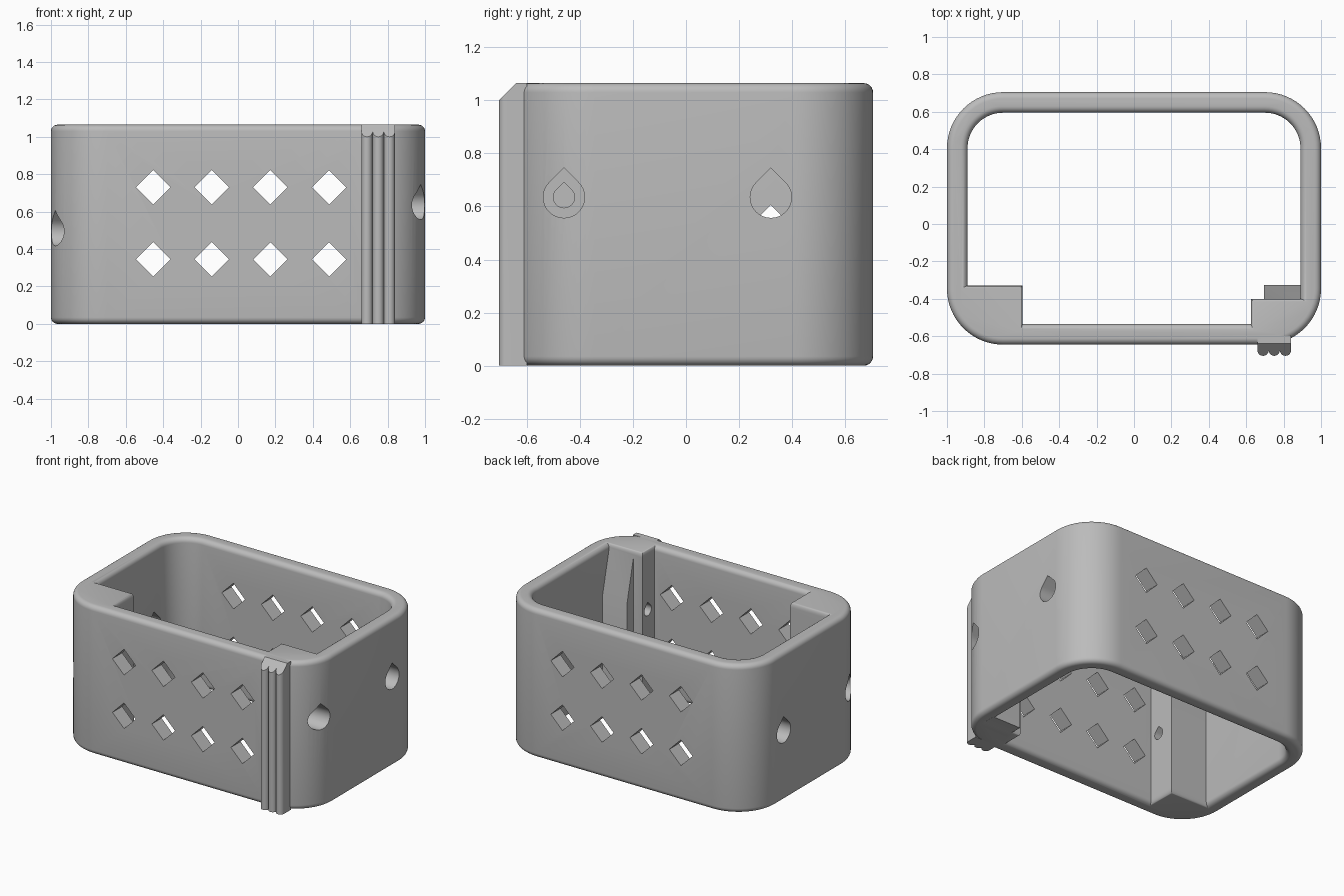
import bpy, bmesh
from math import cos, sin, pi, radians
from mathutils import Vector

if "Cube" in bpy.data.objects:
    bpy.data.objects.remove(bpy.data.objects["Cube"], do_unlink=True)

H = 1.065                       # height
BACK, FRONT = 0.705, -0.645     # outer wall faces
WALL, FILLET, CORNER = 0.11, 0.035, 0.3

grey = bpy.data.materials.new("plain grey")
grey.use_nodes = True
colour = (0.5, 0.5, 0.5, 1)
grey.diffuse_color = colour
grey.node_tree.nodes["Principled BSDF"].inputs["Base Color"].default_value = colour


def loft(name, loops):
    """Closed solid through equal-length stacked loops of 3D points."""
    bm = bmesh.new()
    rings = [[bm.verts.new(p) for p in loop] for loop in loops]
    n = len(rings[0])
    for a, b in zip(rings, rings[1:]):
        for i in range(n):
            j = (i + 1) % n
            bm.faces.new((a[i], a[j], b[j], b[i]))
    bm.faces.new(rings[0][::-1])
    bm.faces.new(rings[-1])
    return finish(name, bm)


def finish(name, bm):
    bmesh.ops.recalc_face_normals(bm, faces=bm.faces)
    mesh = bpy.data.meshes.new(name)
    bm.to_mesh(mesh)
    bm.free()
    mesh.materials.append(grey)
    obj = bpy.data.objects.new(name, mesh)
    bpy.context.collection.objects.link(obj)
    return obj


def combine(target, tool, operation):
    mod = target.modifiers.new("combine", 'BOOLEAN')
    mod.operation, mod.solver, mod.object = operation, 'EXACT', tool
    bpy.context.view_layer.objects.active = target
    bpy.ops.object.modifier_apply(modifier=mod.name)
    bpy.data.objects.remove(tool, do_unlink=True)


def arc(cx, cy, r, start, end, steps=16):
    angles = [radians(start + (end - start) * i / steps) for i in range(steps + 1)]
    return [(cx + r * cos(a), cy + r * sin(a)) for a in angles]


CX, CB, CF = 1 - CORNER, BACK - CORNER, FRONT + CORNER


def outer(e):
    """Outer outline, pulled in by e."""
    r = CORNER - e
    return (arc(CX, CB, r, 0, 90) + arc(-CX, CB, r, 90, 180)
            + arc(-CX, CF, r, 180, 270) + arc(CX, CF, r, 270, 360))


def cavity(e):
    """Inner outline with the two front corner blocks, pushed out by e."""
    r, s = CORNER - WALL + e, 0.4 * e
    side, front = 1 - WALL + e, FRONT + WALL - e
    return (arc(CX, CB, r, 0, 90) + arc(-CX, CB, r, 90, 180)
            + [(-side, -0.33 - s), (-0.595 - s, -0.33 - s), (-0.595 - s, front),
               (0.625 + s, front), (0.625 + s, -0.4 - s), (side, -0.4 - s)])


def at_z(points, z):
    return [(x, y, z) for x, y in points]


# Rounded shell
steps = 6
lip = [(FILLET * (1 - sin(i * pi / 2 / steps)), FILLET * (1 - cos(i * pi / 2 / steps)))
       for i in range(steps + 1)]          # (inset, height) of the rounded edge
profile = lip + [(e, H - z) for e, z in reversed(lip)]
body = loft("box_body", [at_z(outer(e), z) for e, z in profile])
inside = [(FILLET, -0.05)] + profile + [(FILLET, H + 0.05)]
combine(body, loft("cavity_cutter", [at_z(cavity(e), z) for e, z in inside]), 'DIFFERENCE')

# Sloped thickening behind the right-hand bore
slope = [(-0.45, 0), (-0.325, 0), (-0.325, 0.72), (-0.4, 1.03), (-0.45, 1.03)]
combine(body, loft("sloped_pad", [[(x, y, z) for y, z in slope] for x in (0.695, 0.92)]), 'UNION')

# Ribbed grip strip with a chamfered top
ribs = [(0.84, -0.6), (0.66, -0.6)]
for cx in (0.69, 0.75, 0.81):
    bump = arc(cx, -0.675, 0.03, 180, 360, 10)
    ribs += bump if cx == 0.69 else bump[1:]
strip = loft("grip_strip", [at_z(ribs, 0), at_z(ribs, H)])
bm = bmesh.new()
bm.from_mesh(strip.data)
cut = bmesh.ops.bisect_plane(bm, geom=bm.verts[:] + bm.edges[:] + bm.faces[:],
                             plane_co=Vector((0, -0.64, H)), plane_no=Vector((0, -1, 1)),
                             clear_outer=True)
bmesh.ops.holes_fill(bm, edges=[e for e in bm.edges if e.is_boundary])
bmesh.ops.recalc_face_normals(bm, faces=bm.faces)
bm.to_mesh(strip.data)
bm.free()
combine(body, strip, 'UNION')


# Diamond windows through the front and back walls
d = 0.092
for x in (-0.453, -0.14, 0.173, 0.487):
    for z in (0.345, 0.73):
        diamond = [(x + d, z), (x, z + d), (x - d, z), (x, z - d)]
        combine(body, loft("window_cutter", [[(u, y, w) for u, w in diamond]
                                             for y in (-0.9, 0.9)]), 'DIFFERENCE')


# Teardrop holes in the sides: a plain one and a stepped one
def teardrop(y, z, r, x0, x1):
    shape = arc(y, z, r, 135, 405, 24) + [(y, z + r * 2 ** 0.5)]
    combine(body, loft("hole_cutter", [[(x, u, w) for u, w in shape] for x in (x0, x1)]),
            'DIFFERENCE')


for side, z in ((1, 0.635), (-1, 0.495)):
    teardrop(0.32, z, 0.078, side * 0.8, side * 1.1)
    teardrop(-0.46, z, 0.078, side * 0.75, side * 1.1)
    teardrop(-0.46, z, 0.04, side * 0.5, side * 0.9)

bpy.ops.object.select_all(action='DESELECT')
body.select_set(True)
bpy.context.view_layer.objects.active = body
bpy.ops.object.shade_smooth_by_angle(angle=radians(30))
